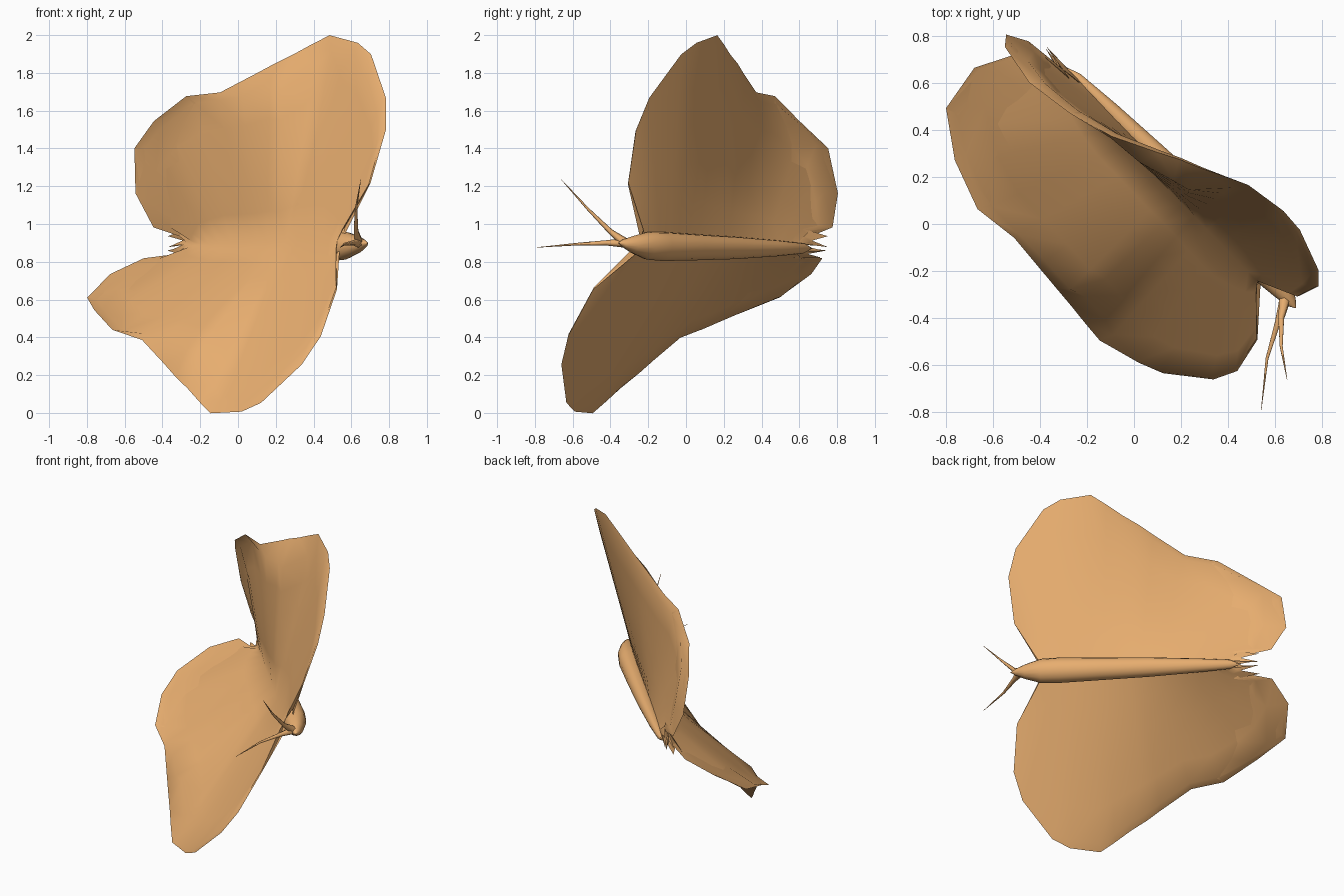
import bpy, bmesh, math
from mathutils import Vector, Matrix

if "Cube" in bpy.data.objects:
    bpy.data.objects.remove(bpy.data.objects["Cube"])

# Tilted frame: N = across the wings, U = head to tail, V = dorsal
N = Vector((0.287, 0.300, 0.910)).normalized()
U = Vector((-0.69, 0.72, -0.02))
U = (U - N * U.dot(N)).normalized()
V = N.cross(U)
FRAME = Matrix.Translation(N * 0.908) @ Matrix((N, U, V)).transposed().to_4x4()

mat = bpy.data.materials.new("warm_orange")
mat.diffuse_color = (0.80, 0.42, 0.16, 1)
mat.use_nodes = True
mat.node_tree.nodes["Principled BSDF"].inputs["Base Color"].default_value = mat.diffuse_color


def grid_object(name, rows, closed=False, mirror=False, frame=FRAME):
    """Skin a list of equally long point rows."""
    bm = bmesh.new()
    vs = [[bm.verts.new(p) for p in r] for r in rows]
    n = len(rows[0])
    for a, b in zip(vs, vs[1:]):
        for i in range(n if closed else n - 1):
            j = (i + 1) % n
            bm.faces.new((a[i], a[j], b[j], b[i]))
    bmesh.ops.remove_doubles(bm, verts=bm.verts, dist=0.0005)
    bmesh.ops.recalc_face_normals(bm, faces=bm.faces)
    me = bpy.data.meshes.new(name)
    bm.to_mesh(me)
    bm.free()
    ob = bpy.data.objects.new(name, me)
    bpy.context.collection.objects.link(ob)
    ob.matrix_world = frame
    me.materials.append(mat)
    for p in me.polygons:
        p.use_smooth = True
    if mirror:
        ob.modifiers.new("mirror", "MIRROR").use_axis = (True, False, False)
    return ob


# Hollow wings: root u, dorsal crease (u, n, v), outer edge (u, n, v)
rim = [
    (-.56, (-.565, .075, .172), (-.565, .078, .168)),
    (-.55, (-.725, .30, .235), (-.73, .31, .230)),
    (-.50, (-.755, .59, .275), (-.762, .60, .267)),
    (-.45, (-.705, .765, .302), (-.715, .776, .294)),
    (-.38, (-.535, .995, .345), (-.543, 1.014, .336)),
    (-.32, (-.435, 1.04, .365), (-.438, 1.073, .357)),
    (-.25, (-.28, 1.015, .380), (-.256, 1.10, .404)),
    (-.17, (-.21, .93, .395), (-.165, 1.04, .425)),
    (-.10, (-.09, .76, .465), (-.07, .972, .447)),
    (-.02, (-.02, .765, .490), (.03, .91, .468)),
    (.05, (.14, .70, .515), (.115, .848, .490)),
    (.15, (.30, .68, .525), (.301, .72, .534)),
    (.25, (.465, .66, .535), (.497, .68, .583)),
    (.34, (.66, .56, .515), (.711, .55, .561)),
    (.42, (.78, .46, .455), (.895, .435, .475)),
    (.48, (.80, .25, .310), (.933, .235, .340)),
    (.52, (.75, .10, .220), (.85, .09, .220)),
    (.55, (.62, .085, .200), (.66, .08, .190)),
    (.57, (.70, .065, .180), (.78, .062, .165)),
    (.60, (.63, .04, .170), (.66, .04, .155)),
    (.62, (.72, .01, .155), (.78, .01, .140)),
]
dorsal, ventral = [], []
for ru, c, e in rim:
    crease, edge = Vector((c[1], c[0], c[2])), Vector((e[1], e[0], e[2]))
    top, low = Vector((0, ru, .185)), Vector((.02, ru, .145))
    # underside turns up a little just before the edge
    fold = low.lerp(edge, .955) - Vector((0, 0, .12 * max(0, edge.z - .34)))
    steps = (0, .2, .4, .6, .8, 1)
    dorsal.append([top.lerp(crease, t) for t in steps] + [edge])
    ventral.append([low.lerp(fold, t) for t in steps] + [edge])
wing = [d + v[-2::-1] for d, v in zip(dorsal, ventral)]
wings = grid_object("wings", wing, mirror=True)
bpy.context.view_layer.objects.active = wings
wings.select_set(True)
bpy.ops.object.shade_smooth_by_angle(angle=math.radians(50))

# Body: station u, half width, half depth, centre height
stations = [(-.75, .002, .002, .14), (-.72, .02, .025, .135), (-.66, .045, .045, .125),
            (-.56, .075, .065, .115), (-.45, .078, .07, .11), (-.2, .07, .062, .112),
            (.1, .06, .052, .118), (.4, .043, .038, .128), (.6, .028, .022, .135),
            (.67, .001, .001, .14)]
SIDES = 14
grid_object("body", [[(w * math.cos(a), u, h + d * math.sin(a))
                      for a in (2 * math.pi * k / SIDES for k in range(SIDES))]
                     for u, w, d, h in stations], closed=True)

# Antennae: tapered tubes in world coordinates
paths = {
    "upper_antenna": [(.64, -.32, .90), (.625, -.40, .96), (.625, -.52, 1.08), (.65, -.66, 1.235)],
    "lower_antenna": [(.64, -.32, .90), (.61, -.42, .90), (.565, -.57, .894), (.54, -.79, .876)],
}
for name, pts in paths.items():
    pts = [Vector(p) for p in pts]
    axis = (pts[-1] - pts[0]).normalized()
    s = axis.cross(Vector((1, 0, 0))).normalized()
    q = axis.cross(s)
    grid_object(name, [[p + r * (s * math.cos(k * math.pi / 3) + q * math.sin(k * math.pi / 3))
                        for k in range(6)]
                       for p, r in zip(pts, (.026, .014, .007, .001))],
                closed=True, frame=Matrix.Identity(4))
